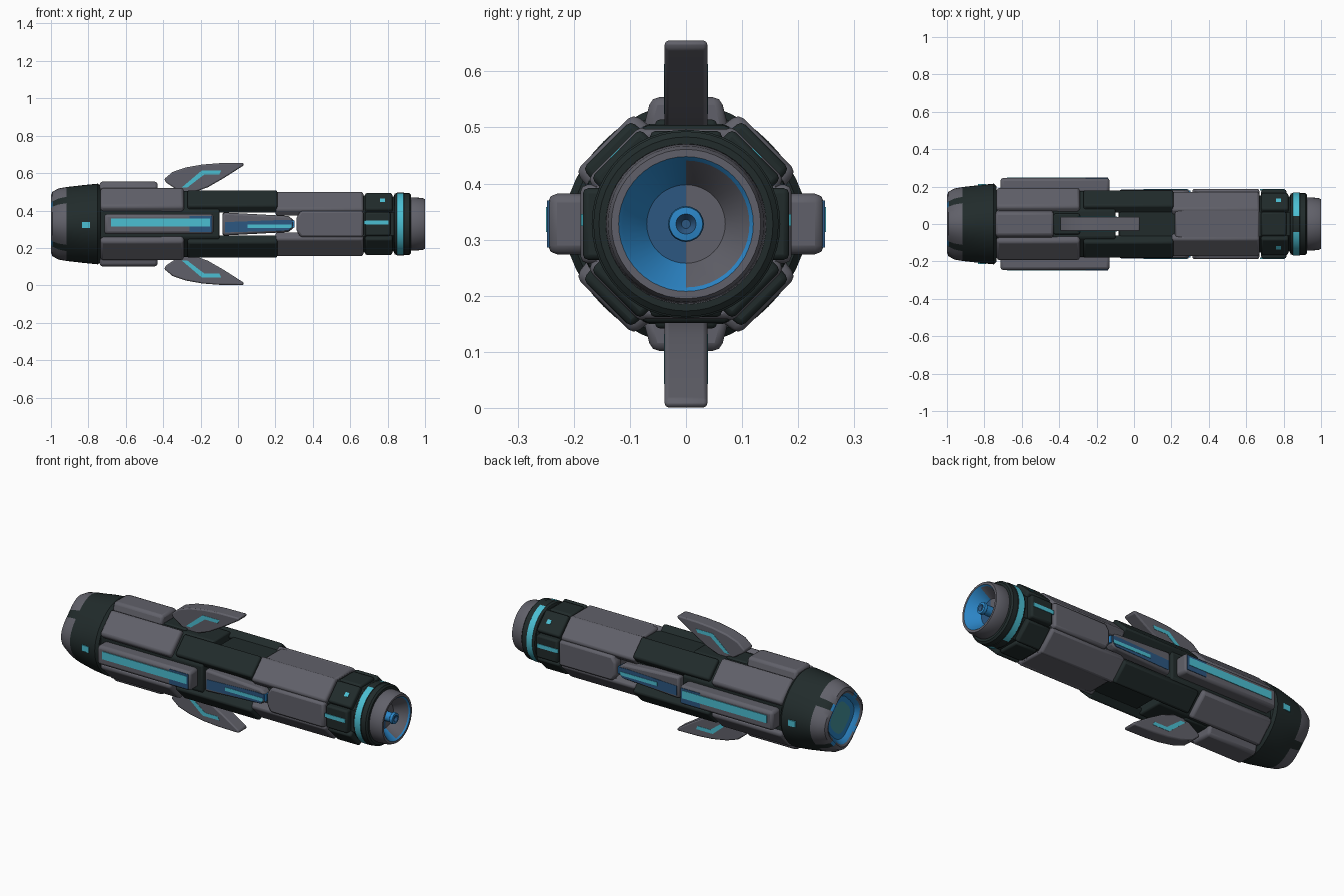
import bpy, bmesh, math

if "Cube" in bpy.data.objects:
    bpy.data.objects.remove(bpy.data.objects["Cube"])

C = 0.328  # height of the long axis


def material(name, rgb):
    m = bpy.data.materials.new(name)
    m.diffuse_color = (*rgb, 1)
    m.use_nodes = True
    m.node_tree.nodes["Principled BSDF"].inputs["Base Color"].default_value = m.diffuse_color
    return m


GREY = material("gunmetal grey", (0.118, 0.118, 0.142))
DARK = material("dark green black", (0.015, 0.024, 0.024))
CYAN = material("bright cyan", (0.07, 0.52, 0.65))
BLUE = material("bright blue", (0.025, 0.24, 0.58))
NAVY = material("deep blue", (0.025, 0.095, 0.22))
TEAL = material("dull teal", (0.06, 0.30, 0.34))


def finish(name, bm, mats, bevel=0.0):
    bmesh.ops.recalc_face_normals(bm, faces=bm.faces)
    me = bpy.data.meshes.new(name)
    bm.to_mesh(me)
    bm.free()
    for m in mats:
        me.materials.append(m)
    ob = bpy.data.objects.new(name, me)
    bpy.context.collection.objects.link(ob)
    if bevel:
        b = ob.modifiers.new("bevel", "BEVEL")
        b.width = bevel
        b.segments = 2
        b.limit_method = 'ANGLE'
    return ob


def panel(name, pts, r0, r1, angle, mat, bevel=0.01, flare=1.0):
    """Outline (along x, across) extruded from radius r0 to r1 in direction angle."""
    a = math.radians(angle)
    bm = bmesh.new()
    rings = []
    for r, k in ((r0, flare), (r1, 1.0)):
        rings.append([bm.verts.new((x, r * math.cos(a) - t * k * math.sin(a),
                                    C + r * math.sin(a) + t * k * math.cos(a))) for x, t in pts])
    n = len(pts)
    bm.faces.new(rings[0])
    bm.faces.new(rings[1])
    for i in range(n):
        j = (i + 1) % n
        bm.faces.new((rings[0][i], rings[0][j], rings[1][j], rings[1][i]))
    return finish(name, bm, [mat], bevel)


def rect(x0, x1, t0, t1=None):
    if t1 is None:
        t0, t1 = -t0, t0
    return [(x0, t0), (x1, t0), (x1, t1), (x0, t1)]


def lathe(name, prof, n, mats, rule=None, phase=0.0, lobe=None, bevel=0.0):
    """Revolve (x, radius) around the long axis; rule(segment, y, angle) picks the material."""
    bm = bmesh.new()
    rings = []
    for x, r in prof:
        ring = []
        for i in range(n):
            a = 2 * math.pi * i / n + phase
            k = r * (1 + (lobe(x) * (math.cos(4 * a) - 0.3) if lobe else 0))
            ring.append(bm.verts.new((x, k * math.cos(a), C + k * math.sin(a))))
        rings.append(ring)
    for s in range(len(prof) - 1):
        for i in range(n):
            j = (i + 1) % n
            f = bm.faces.new((rings[s][i], rings[s][j], rings[s + 1][j], rings[s + 1][i]))
            if rule:
                f.material_index = rule(s, f.calc_center_median().y, 2 * math.pi * (i + 0.5) / n)
    for ring in (rings[0], rings[-1]):
        if (ring[0].co - ring[n // 2].co).length < 1e-5:
            bmesh.ops.pointmerge(bm, verts=ring, merge_co=ring[0].co)
        else:
            bm.faces.new(ring)
    bmesh.ops.dissolve_degenerate(bm, dist=1e-6, edges=bm.edges)
    return finish(name, bm, mats, bevel)


OCT = math.pi / 8
DIAG = (45, 135, 225, 315)
K = 1 / math.cos(OCT)


# Rear cap with four lobes, dark and blue between them, and a recessed glowing disc
def cap_rule(s, y, a):
    between = math.cos(4 * a) < -0.75
    if s < 3:
        return 0 if s == 0 else 1
    if s < 5:
        return 1 if between else 2
    return 2 if s < 7 and not between else 3


lathe("rear_cap", [(-0.97, 0), (-0.97, 0.085), (-0.972, 0.115), (-0.994, 0.135), (-1.0, 0.147),
                   (-0.992, 0.165), (-0.96, 0.183), (-0.918, 0.192), (-0.83, 0.205),
                   (-0.75, 0.213), (-0.735, 0.2), (-0.735, 0)], 48, [TEAL, BLUE, GREY, DARK],
      cap_rule, lobe=lambda x: 0.018 + 0.05 * max(0, (-x - 0.85) / 0.15))
for a in (0, 180):
    panel("rear_marker_light", rect(-0.835, -0.79, -0.012, 0.022), 0.2, 0.213, a, CYAN, 0)

# Rear body and its armour
lathe("rear_body", [(-0.74, 0.18 * K), (-0.1, 0.176 * K)], 8, [DARK], phase=OCT, bevel=0.008)
for a in DIAG:
    panel("rear_corner_panel", rect(-0.735, -0.29, 0.073), 0.15, 0.206, a, GREY, 0.014, 1.1)
    panel("middle_corner_panel", rect(-0.27, 0.21, 0.06), 0.145, 0.2, a, DARK, 0.01, 1.1)
    panel("front_corner_panel", rect(0.2, 0.67, 0.068), 0.13, 0.181, a, GREY, 0.012, 1.1)
for a in (90, 270):
    panel("rear_spine_plate", rect(-0.74, -0.43, 0.062), 0.165, 0.226, a, GREY, 0.014, 1.25)
    panel("rear_spine_base", rect(-0.43, -0.29, 0.055), 0.16, 0.186, a, DARK, 0.008)
    panel("middle_spine_plate", rect(-0.078, 0.225, 0.1), 0.095, 0.155, a, DARK, 0.008)

# Side pods with light strips
for a in (0, 180):
    s = 1 if a == 0 else -1
    panel("side_pod", rect(-0.715, -0.13, 0.054), 0.16, 0.246, a, GREY, 0.016)
    panel("side_pod_blue_plate", rect(-0.26, -0.14, 0.042), 0.24, 0.2475, a, NAVY, 0)
    panel("side_pod_light", rect(-0.68, -0.15, *sorted((-0.014 * s, 0.03 * s))), 0.242, 0.2495, a, CYAN, 0)

# Swept fins, above and below, with bent light strips
fin = [(-0.30, 0.165), (-0.385, 0.222), (-0.395, 0.24), (-0.35, 0.278), (-0.28, 0.302), (-0.19, 0.318),
       (-0.1, 0.325), (0.03, 0.327), (0.03, 0.313), (-0.07, 0.249), (-0.16, 0.197), (-0.24, 0.168)]
strip = [(-0.30, 0.196), (-0.27, 0.196), (-0.18, 0.265), (-0.1, 0.265), (-0.09, 0.285), (-0.195, 0.285)]
for label, m in (("upper", 1), ("lower", -1)):
    panel(label + "_fin", [(x, t * m) for x, t in fin], -0.038, 0.038, 0, GREY, 0.01)
    for r0, r1 in ((0.034, 0.0395), (-0.0395, -0.034)):
        panel(label + "_fin_light", [(x, t * m) for x, t in strip], r0, r1, 0, CYAN, 0)

# Floating inner core in the open middle
taper = [(-0.082, -0.062), (0.27, -0.043), (0.298, -0.02), (0.298, 0.02), (0.27, 0.043), (-0.082, 0.062)]
panel("inner_core", taper, -0.13, 0.13, 0, DARK, 0.008)
for a in (0, 180):
    s = 1 if a == 0 else -1
    panel("core_side_cap", taper, 0.125, 0.183, a, GREY, 0.012)
    low = [(-0.07, -0.045), (0.27, -0.035), (0.292, -0.01), (0.292, 0.02), (0.24, 0.022), (-0.07, 0.01)]
    panel("core_blue_plate", [(x, t * s) for x, t in low], 0.178, 0.185, a, NAVY, 0)
    panel("core_light", rect(0.05, 0.285, *sorted((-0.022 * s, -0.002 * s))), 0.18, 0.187, a, CYAN, 0)
    panel("core_tip_light", rect(0.292, 0.301, 0.02), 0.13, 0.18, a, BLUE, 0)

# Front body
lathe("front_body", [(0.325, 0.162 * K), (0.67, 0.16 * K)], 8, [GREY], phase=OCT)
for a in (90, 270):
    panel("front_spine_panel", [(0.22, -0.07), (0.29, -0.086), (0.67, -0.086), (0.67, 0.086),
                                (0.29, 0.086), (0.22, 0.07)], 0.11, 0.169, a, GREY, 0.01)
for a in (0, 180):
    panel("front_side_panel", [(0.335, -0.07), (0.67, -0.07), (0.67, 0.07), (0.335, 0.07),
                               (0.312, 0.035), (0.312, -0.035)], 0.13, 0.188, a, GREY, 0.012)

# Dark collar with plates and light strips
lathe("front_collar", [(0.66, 0.154 * K), (0.835, 0.148 * K)], 8, [DARK], phase=OCT)
for a in DIAG:
    panel("collar_corner_plate", rect(0.68, 0.825, 0.062), 0.13, 0.178, a, DARK, 0.01)
for a in (0, 90, 180, 270):
    panel("collar_plate", rect(0.68, 0.815, 0.064), 0.13, 0.166 if a % 180 else 0.184, a, DARK, 0.01)
for a in (0, 180):
    s = 1 if a == 0 else -1
    panel("collar_light", rect(0.675, 0.805, *sorted((-0.004 * s, 0.018 * s))), 0.179, 0.187, a, CYAN, 0)
for a in DIAG[:2]:
    panel("collar_dot", rect(0.76, 0.785, 0.012), 0.172, 0.18, a, CYAN, 0)

# Light ring, lit on both sides
lathe("light_ring", [(0.83, 0.14), (0.838, 0.162), (0.848, 0.166), (0.85, 0.168), (0.886, 0.168),
                     (0.888, 0.165), (0.917, 0.165), (0.925, 0.155), (0.925, 0.12)],
      48, [DARK, CYAN], lambda s, y, a: 1 if s == 3 and abs(y) > 0.05 else 0)

# Nozzle: bore is blue on one half and grey on the other
lathe("front_nozzle", [(0.89, 0), (0.89, 0.13), (0.93, 0.143), (0.985, 0.139), (1.0, 0.133),
                       (1.0, 0.12), (0.992, 0.113), (0.928, 0.07), (0.928, 0)],
      48, [GREY, BLUE, NAVY],
      lambda s, y, a: 0 if s < 5 or (y > 0 and s > 5) else 2 if s == 7 else 1)
lathe("nozzle_emitter", [(0.925, 0.026), (0.97, 0.026), (0.975, 0.032), (0.99, 0.03), (0.992, 0.018),
                         (0.98, 0.008), (0.98, 0)], 20, [NAVY, BLUE], lambda s, y, a: 0 if s > 3 else 1)

# Smooth shading with sharp edges kept
for ob in bpy.context.collection.objects:
    ob.select_set(True)
    bpy.context.view_layer.objects.active = ob
bpy.ops.object.shade_smooth_by_angle(angle=math.radians(35))
